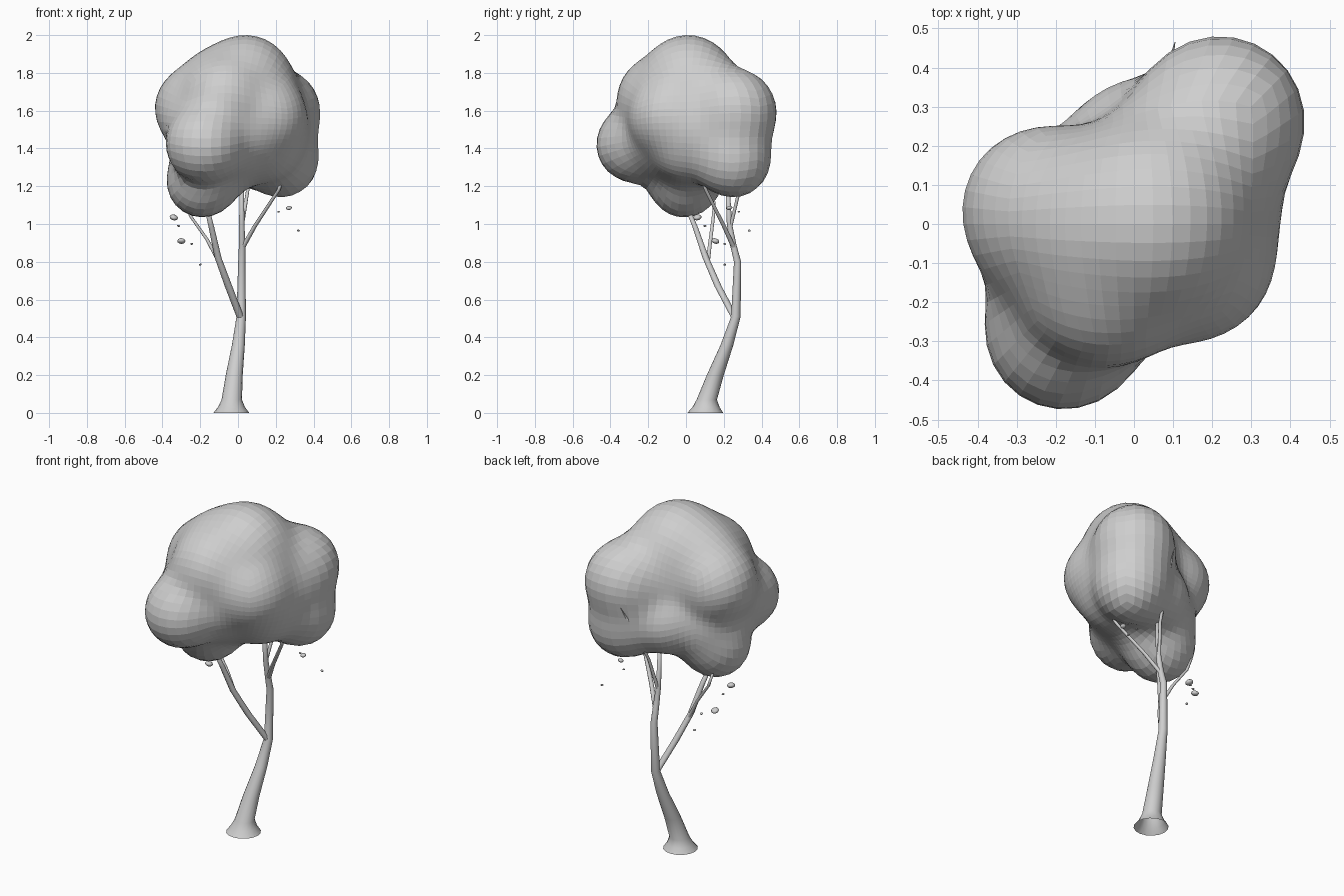
import bpy, bmesh, math
from mathutils import Vector

cube = bpy.data.objects.get("Cube")
if cube:
    bpy.data.objects.remove(cube)

grey = bpy.data.materials.new("pale_grey")
grey.use_nodes = True
grey.diffuse_color = (0.62, 0.62, 0.62, 1)
grey.node_tree.nodes["Principled BSDF"].inputs["Base Color"].default_value = grey.diffuse_color


def add_mesh(name, bm, smooth):
    mesh = bpy.data.meshes.new(name)
    bmesh.ops.recalc_face_normals(bm, faces=bm.faces)
    for f in bm.faces:
        f.smooth = smooth
    bm.to_mesh(mesh)
    bm.free()
    mesh.materials.append(grey)
    obj = bpy.data.objects.new(name, mesh)
    bpy.context.collection.objects.link(obj)
    return obj


def limb(name, points, sides=10):
    """Tapered tube through (x, y, z, radius) points, open at the foot."""
    bm = bmesh.new()
    rings = []
    for x, y, z, r in points:
        rings.append([bm.verts.new((x + r * math.cos(a), y + r * math.sin(a), z))
                      for a in (math.tau * i / sides for i in range(sides))])
    for low, high in zip(rings, rings[1:]):
        for i in range(sides):
            j = (i + 1) % sides
            bm.faces.new((low[i], low[j], high[j], high[i]))
    bm.faces.new(rings[-1])
    add_mesh(name, bm, True)


# Trunk with a flared, open foot
limb("trunk", [(-.035, .102, 0, .095), (-.035, .106, .03, .072), (-.033, .11, .07, .054),
               (-.02, .155, .2, .045), (.002, .217, .36, .034), (.017, .264, .51, .025),
               (.02, .273, .8, .019), (.022, .25, .89, .017), (.02, .23, 1.0, .014),
               (.02, .215, 1.3, .01)], 16)

# Branches
limb("main_branch", [(.015, .26, .5, .02), (-.05, .17, .67, .02), (-.105, .105, .82, .018),
                     (-.14, .05, .98, .015), (-.18, -.02, 1.15, .012)])
limb("outer_branch", [(-.1, .115, .8, .012), (-.165, .13, .92, .01),
                      (-.25, .145, 1.04, .009), (-.28, .15, 1.12, .007)])
limb("side_branch", [(.022, .255, .87, .014), (.09, .2, .99, .012),
                     (.215, .105, 1.18, .01), (.24, .08, 1.25, .008)])
limb("back_branch", [(.02, .235, .98, .01), (.05, .28, 1.17, .009),
                     (.085, .385, 1.39, .01), (.105, .465, 1.53, .001)])

# Canopy lobes: x, y, z, radius
crown = [(.045, .01, 1.765, .235), (-.11, 0, 1.73, .185), (-.07, -.155, 1.67, .205),
         (-.23, .035, 1.615, .21), (.12, .11, 1.67, .19), (.02, .1, 1.6, .16)]
front = [(-.18, -.277, 1.42, .2), (-.2, -.1, 1.5, .16), (.15, -.09, 1.57, .205),
         (.15, .0, 1.4, .165), (-.03, -.12, 1.45, .18)]
back = [(.22, .265, 1.6, .215), (.23, .25, 1.335, .195), (.2, .24, 1.47, .16),
        (.2, .05, 1.49, .15), (.005, .19, 1.38, .17)]
under = [(-.19, -.01, 1.22, .187), (-.14, .06, 1.36, .17), (-.04, 0, 1.37, .17)]
lobes = [(Vector(l[:3]), l[3]) for l in crown + front + back + under]
blend = .038


def distance(p):
    return -blend * math.log(sum(math.exp((r - (p - c).length) / blend) for c, r in lobes))


# Canopy: a quad sphere pulled inwards until it meets the blended lobes
bm = bmesh.new()
bmesh.ops.create_cube(bm, size=2)
bmesh.ops.subdivide_edges(bm, edges=bm.edges[:], cuts=15, use_grid_fill=True)
centre = Vector((0, 0, 1.5))
for v in bm.verts:
    d = Vector([math.tan(k * math.pi / 4) for k in v.co]).normalized()
    t = .8
    for step in range(40):
        t -= distance(centre + d * t)
    v.co = centre + d * t
for step in range(2):
    bmesh.ops.smooth_vert(bm, verts=bm.verts, factor=.25,
                          use_axis_x=True, use_axis_y=True, use_axis_z=True)
add_mesh("canopy", bm, False)

# Loose leaves below the canopy: x, y, z, size
leaves = [(-.34, .06, 1.035, .023), (-.315, .1, .99, .008), (-.3, .155, .91, .022),
          (-.245, .205, .895, .008), (-.2, .205, .785, .008), (.27, .23, 1.085, .016),
          (.215, .28, 1.065, .007), (.32, .335, .965, .008)]
for i, (x, y, z, s) in enumerate(leaves):
    bm = bmesh.new()
    bmesh.ops.create_uvsphere(bm, u_segments=10, v_segments=6, radius=s)
    leaf = add_mesh(f"loose_leaf_{i + 1}", bm, True)
    leaf.location = (x, y, z)
    leaf.scale.z = .65
    leaf.rotation_euler = (.2, .25, i)
